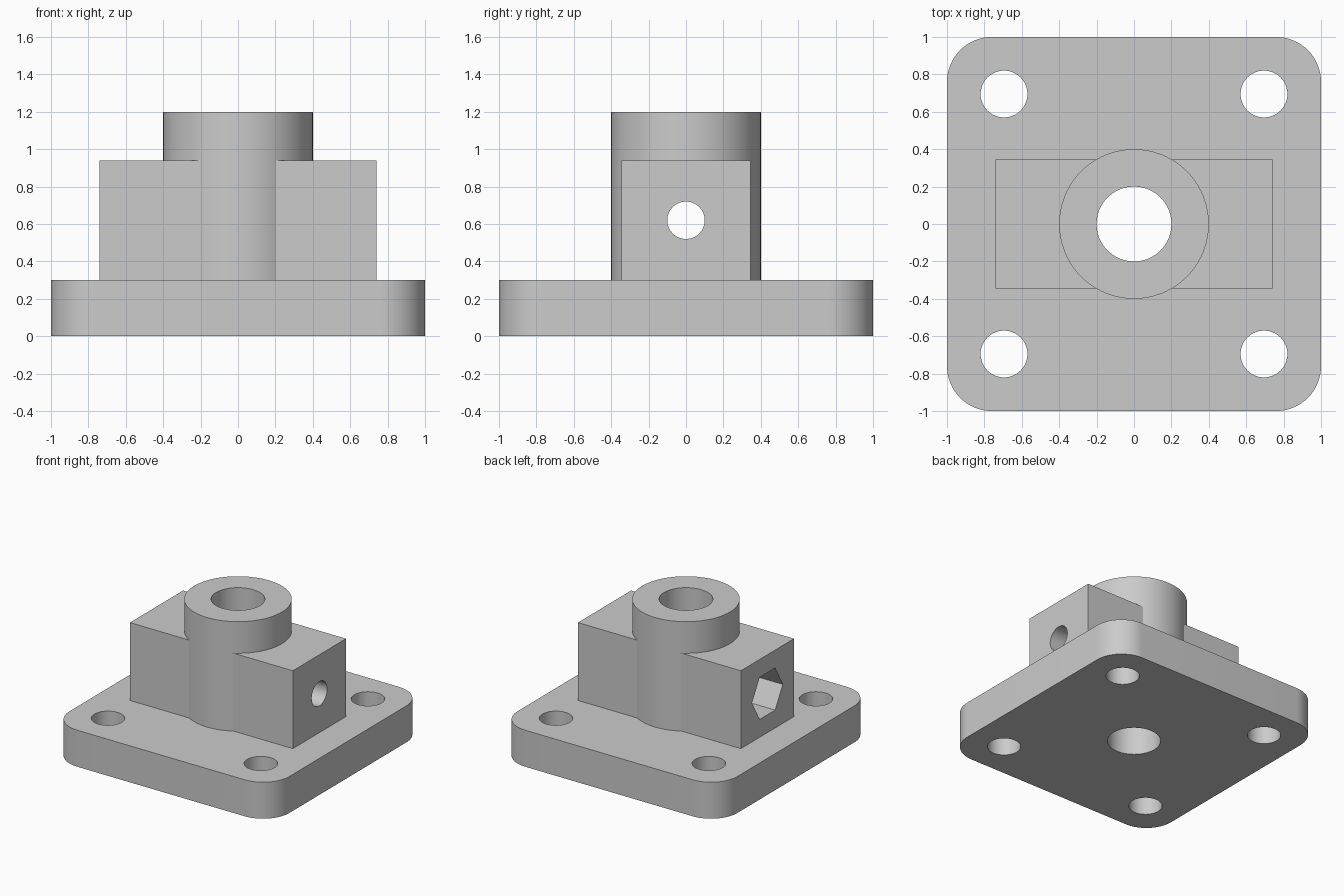
import bpy
import bmesh
from math import pi, radians
from mathutils import Matrix

cube = bpy.data.objects.get("Cube")
if cube:
    bpy.data.objects.remove(cube, do_unlink=True)

grey = bpy.data.materials.new("machined grey")
grey.use_nodes = True
color = (0.6, 0.6, 0.6, 1)
grey.diffuse_color = color
grey.node_tree.nodes["Principled BSDF"].inputs["Base Color"].default_value = color


def finish(bm, name):
    mesh = bpy.data.meshes.new(name)
    bm.to_mesh(mesh)
    bm.free()
    mesh.materials.append(grey)
    obj = bpy.data.objects.new(name, mesh)
    bpy.context.collection.objects.link(obj)
    return obj


def box(name, size, z0, corner=0):
    bm = bmesh.new()
    bmesh.ops.create_cube(bm, size=1)
    bmesh.ops.scale(bm, vec=size, verts=bm.verts)
    bmesh.ops.translate(bm, vec=(0, 0, z0 + size[2] / 2), verts=bm.verts)
    if corner:
        upright = [e for e in bm.edges
                   if abs(e.verts[0].co.z - e.verts[1].co.z) > 0.01]
        bmesh.ops.bevel(bm, geom=upright, offset=corner, segments=16,
                        profile=0.5, affect='EDGES')
    return finish(bm, name)


def cylinder(name, radius, length, center, sides=96, along_x=False):
    bm = bmesh.new()
    bmesh.ops.create_cone(bm, cap_ends=True, segments=sides, radius1=radius,
                          radius2=radius, depth=length)
    if along_x:
        # quarter turns put the axis on x with a corner pointing along y
        turn = Matrix.Rotation(pi / 2, 3, 'Y') @ Matrix.Rotation(pi / 2, 3, 'Z')
        bmesh.ops.rotate(bm, matrix=turn, verts=bm.verts)
        if abs(max(v.co.y for v in bm.verts) - radius) > 1e-4:
            bmesh.ops.rotate(bm, matrix=Matrix.Rotation(pi / 2, 3, 'X'),
                             verts=bm.verts)
    bmesh.ops.translate(bm, vec=center, verts=bm.verts)
    return finish(bm, name)


def combine(target, tool, operation):
    tool.hide_render = True
    mod = target.modifiers.new(operation.lower(), 'BOOLEAN')
    mod.operation = operation
    mod.solver = 'EXACT'
    mod.object = tool
    bpy.context.view_layer.objects.active = target
    bpy.ops.object.modifier_apply(modifier=mod.name)
    bpy.data.objects.remove(tool, do_unlink=True)


# Rounded base plate with cross block and round hub joined on
bracket = box("mounting_bracket", (2, 2, 0.3), 0, corner=0.24)
combine(bracket, box("cross_block", (1.48, 0.69, 0.84), 0.1), 'UNION')
combine(bracket, cylinder("hub", 0.4, 1.1, (0, 0, 0.65)), 'UNION')

# Vertical bore and four bolt holes
combine(bracket, cylinder("bore", 0.2, 3, (0, 0, 0.5)), 'DIFFERENCE')
for x in (-0.695, 0.695):
    for y in (-0.695, 0.695):
        combine(bracket, cylinder("bolt_hole", 0.125, 1, (x, y, 0.15), 64),
                'DIFFERENCE')

# Cross hole and hexagonal nut pocket on the right end
combine(bracket, cylinder("cross_hole", 0.1, 2, (0, 0, 0.62), 64, True),
        'DIFFERENCE')
combine(bracket, cylinder("nut_pocket", 0.2, 0.44, (-0.74, 0, 0.62), 6, True),
        'DIFFERENCE')

# Smooth round walls, crisp edges
bpy.ops.object.select_all(action='DESELECT')
bracket.select_set(True)
bpy.context.view_layer.objects.active = bracket
bpy.ops.object.shade_smooth_by_angle(angle=radians(30))
